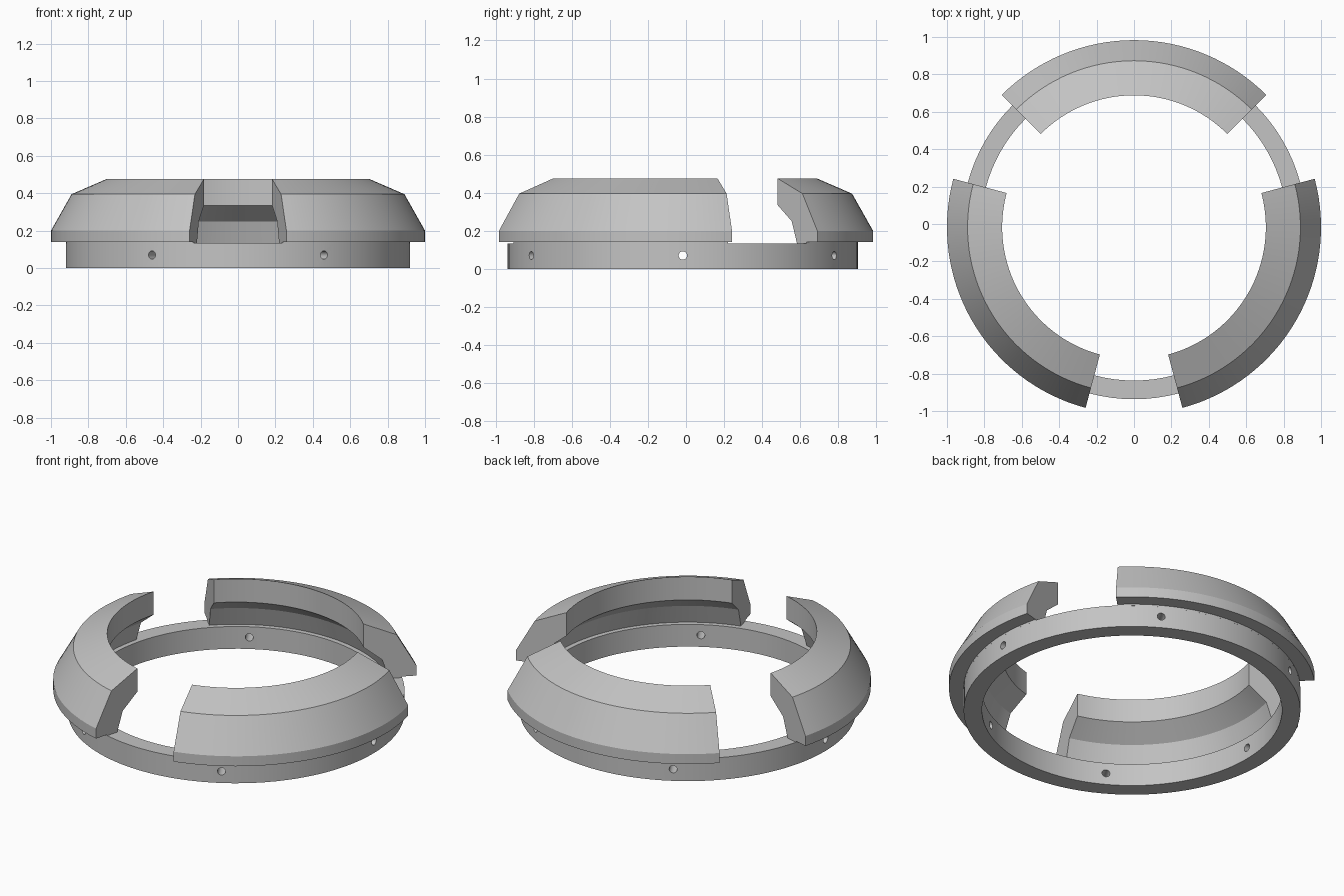
import bpy, bmesh
from math import radians, cos, sin, pi
from mathutils import Matrix

cube = bpy.data.objects.get("Cube")
if cube:
    bpy.data.objects.remove(cube, do_unlink=True)

CENTRE_Y = -0.017  # ring axis, so that the three-jaw outline is centred

grey = bpy.data.materials.new("plain grey")
grey.use_nodes = True
colour = (0.55, 0.55, 0.55, 1)
grey.diffuse_color = colour
grey.node_tree.nodes["Principled BSDF"].inputs["Base Color"].default_value = colour


def finish(bm, name):
    bmesh.ops.recalc_face_normals(bm, faces=bm.faces)
    mesh = bpy.data.meshes.new(name)
    bm.to_mesh(mesh)
    bm.free()
    mesh.materials.append(grey)
    obj = bpy.data.objects.new(name, mesh)
    bpy.context.collection.objects.link(obj)
    return obj


def select(obj):
    bpy.ops.object.select_all(action='DESELECT')
    obj.select_set(True)
    bpy.context.view_layer.objects.active = obj


def revolve(name, profile, start, sweep, steps):
    """Turn a closed (radius, height) profile about the vertical axis."""
    bm = bmesh.new()
    closed = sweep == 360
    rows = []
    for i in range(steps if closed else steps + 1):
        a = radians(start + sweep * i / steps)
        rows.append([bm.verts.new((r * cos(a), r * sin(a) + CENTRE_Y, z))
                     for r, z in profile])
    n = len(profile)
    for i in range(steps):
        p, q = rows[i], rows[(i + 1) % len(rows)]
        for j in range(n):
            k = (j + 1) % n
            bm.faces.new((p[j], p[k], q[k], q[j]))
    if not closed:
        bm.faces.new(rows[0])
        bm.faces.new(rows[-1])
    return finish(bm, name)


# Base ring
ring = revolve("base_ring", [(0.82, 0), (0.92, 0), (0.92, 0.134), (0.82, 0.134)],
               0, 360, 96)

# Six radial screw holes through the ring
bm = bmesh.new()
for i in range(6):
    a = i * pi / 3
    place = (Matrix.Translation((0.87 * cos(a), 0.87 * sin(a) + CENTRE_Y, 0.07))
             @ Matrix.Rotation(a, 4, 'Z') @ Matrix.Rotation(pi / 2, 4, 'Y'))
    bmesh.ops.create_cone(bm, cap_ends=True, segments=20, radius1=0.022,
                          radius2=0.022, depth=0.3, matrix=place)
cutter = finish(bm, "hole_cutter")
cutter.hide_render = True
cut = ring.modifiers.new("holes", 'BOOLEAN')
cut.operation = 'DIFFERENCE'
cut.solver = 'EXACT'
cut.object = cutter
select(ring)
bpy.ops.object.modifier_apply(modifier=cut.name)
bpy.data.objects.remove(cutter, do_unlink=True)

# Three overhanging jaws, a quarter turn each
jaw_profile = [(1.0, 0.14), (1.0, 0.2), (0.89, 0.395), (0.705, 0.475),
               (0.705, 0.335), (0.81, 0.25), (0.85, 0.13), (0.92, 0.13),
               (0.92, 0.14)]
jaws = [revolve(name, jaw_profile, start, 90, 32)
        for name, start in (("back_jaw", 45), ("right_jaw", 165), ("left_jaw", 285))]

for obj in [ring] + jaws:
    select(obj)
    bpy.ops.object.shade_smooth_by_angle(angle=radians(25))
